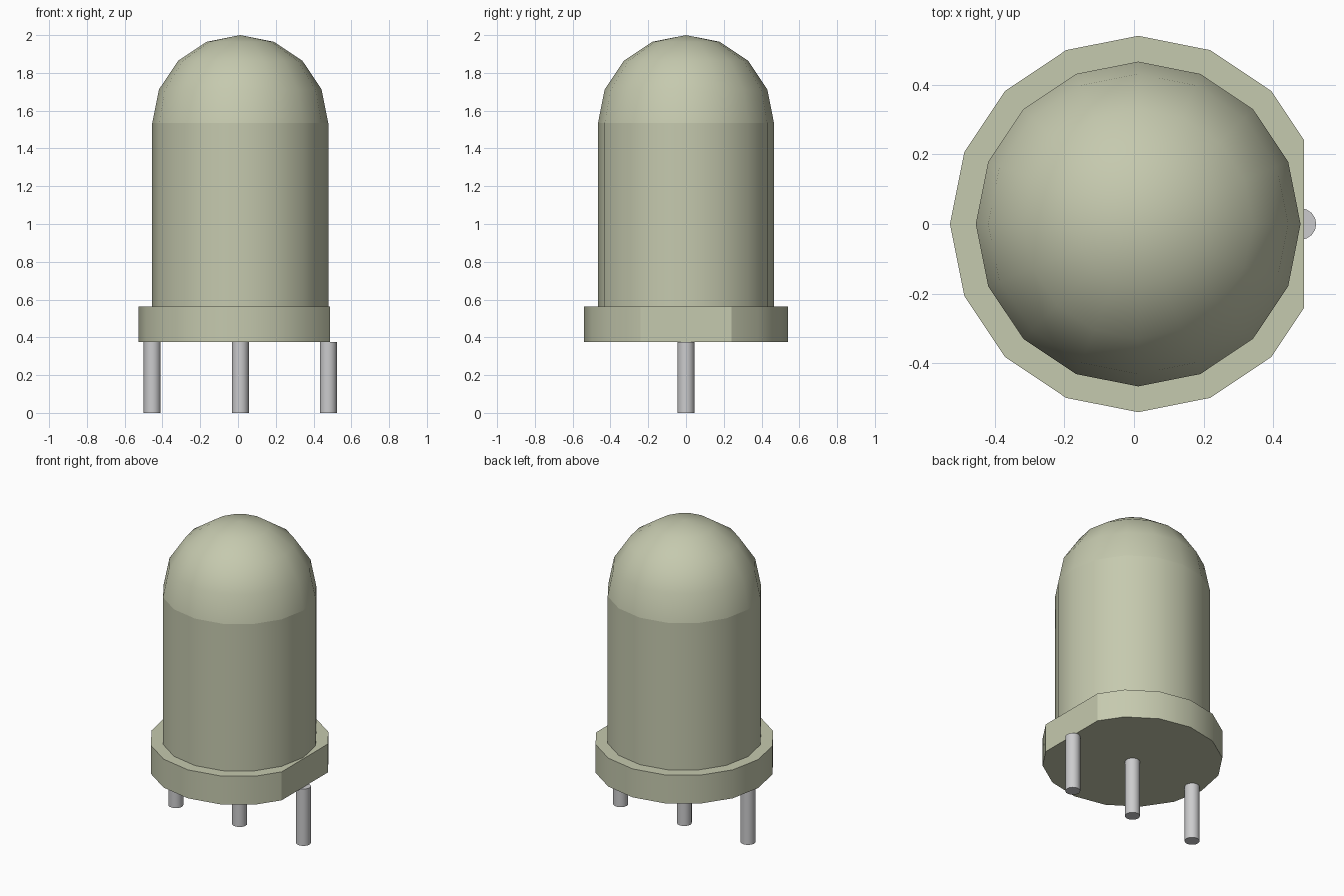
import bpy
import bmesh
import math

cube = bpy.data.objects.get("Cube")
if cube:
    bpy.data.objects.remove(cube, do_unlink=True)

AXIS_X = 0.012      # centre line of the round parts
LENS_R = 0.466
FLANGE_R = 0.54
FLAT_X = 0.488      # flat side of the flange
PIN_TOP, FLANGE_TOP, DOME_Z = 0.375, 0.563, 1.534
SIDES = 16


def make_material(name, color):
    mat = bpy.data.materials.new(name)
    mat.use_nodes = True
    mat.diffuse_color = color
    mat.node_tree.nodes["Principled BSDF"].inputs["Base Color"].default_value = color
    return mat


def finish(name, bm, mat):
    """Turn a bmesh into a smooth object with sharp rims."""
    bmesh.ops.recalc_face_normals(bm, faces=bm.faces[:])
    mesh = bpy.data.meshes.new(name)
    bm.to_mesh(mesh)
    bm.free()
    mesh.materials.append(mat)
    obj = bpy.data.objects.new(name, mesh)
    bpy.context.collection.objects.link(obj)
    bpy.ops.object.select_all(action="DESELECT")
    obj.select_set(True)
    bpy.context.view_layer.objects.active = obj
    bpy.ops.object.shade_smooth_by_angle(angle=math.radians(30))
    return obj


def cylinder(x, radius, bottom, top):
    bm = bmesh.new()
    bmesh.ops.create_cone(bm, cap_ends=True, segments=SIDES,
                          radius1=radius, radius2=radius, depth=top - bottom)
    # Put a corner on the +x axis
    first = bm.verts[:][0].co
    turn = -math.atan2(first.y, first.x)
    for v in bm.verts:
        a = math.atan2(v.co.y, v.co.x) + turn
        v.co = (x + radius * math.cos(a), radius * math.sin(a),
                v.co.z + (top + bottom) / 2)
    return bm


olive = make_material("pale olive plastic", (0.56, 0.585, 0.425, 1))
metal = make_material("grey metal", (0.6, 0.6, 0.61, 1))

# Flange with one side cut flat
flange = cylinder(AXIS_X, FLANGE_R, PIN_TOP, FLANGE_TOP)
cut = bmesh.ops.bisect_plane(flange, geom=flange.verts[:] + flange.edges[:] + flange.faces[:],
                             plane_co=(FLAT_X, 0, 0), plane_no=(1, 0, 0), clear_outer=True)
rim = [e for e in cut["geom_cut"] if isinstance(e, bmesh.types.BMEdge)]
bmesh.ops.holes_fill(flange, edges=[e for e in flange.edges if e.is_boundary], sides=0)
finish("flange", flange, olive)

# Straight lens body
finish("lens_body", cylinder(AXIS_X, LENS_R, FLANGE_TOP, DOME_Z), olive)

# Rounded lens top: a quarter arc spun about the centre line
dome = bmesh.new()
arc = []
for i in range(5):
    a = math.radians(90 * i / 4)
    arc.append(dome.verts.new((AXIS_X + LENS_R * math.cos(a), 0, DOME_Z + LENS_R * math.sin(a))))
edges = [dome.edges.new(pair) for pair in zip(arc, arc[1:])]
bmesh.ops.spin(dome, geom=arc + edges, cent=(AXIS_X, 0, 0), axis=(0, 0, 1),
               angle=math.tau, steps=SIDES)
bmesh.ops.remove_doubles(dome, verts=dome.verts[:], dist=0.001)
finish("lens_dome", dome, olive)

# Three pins in a row
for name, offset in (("right_pin", -1), ("middle_pin", 0), ("left_pin", 1)):
    finish(name, cylinder(AXIS_X + offset * LENS_R, 0.045, 0, PIN_TOP), metal)
